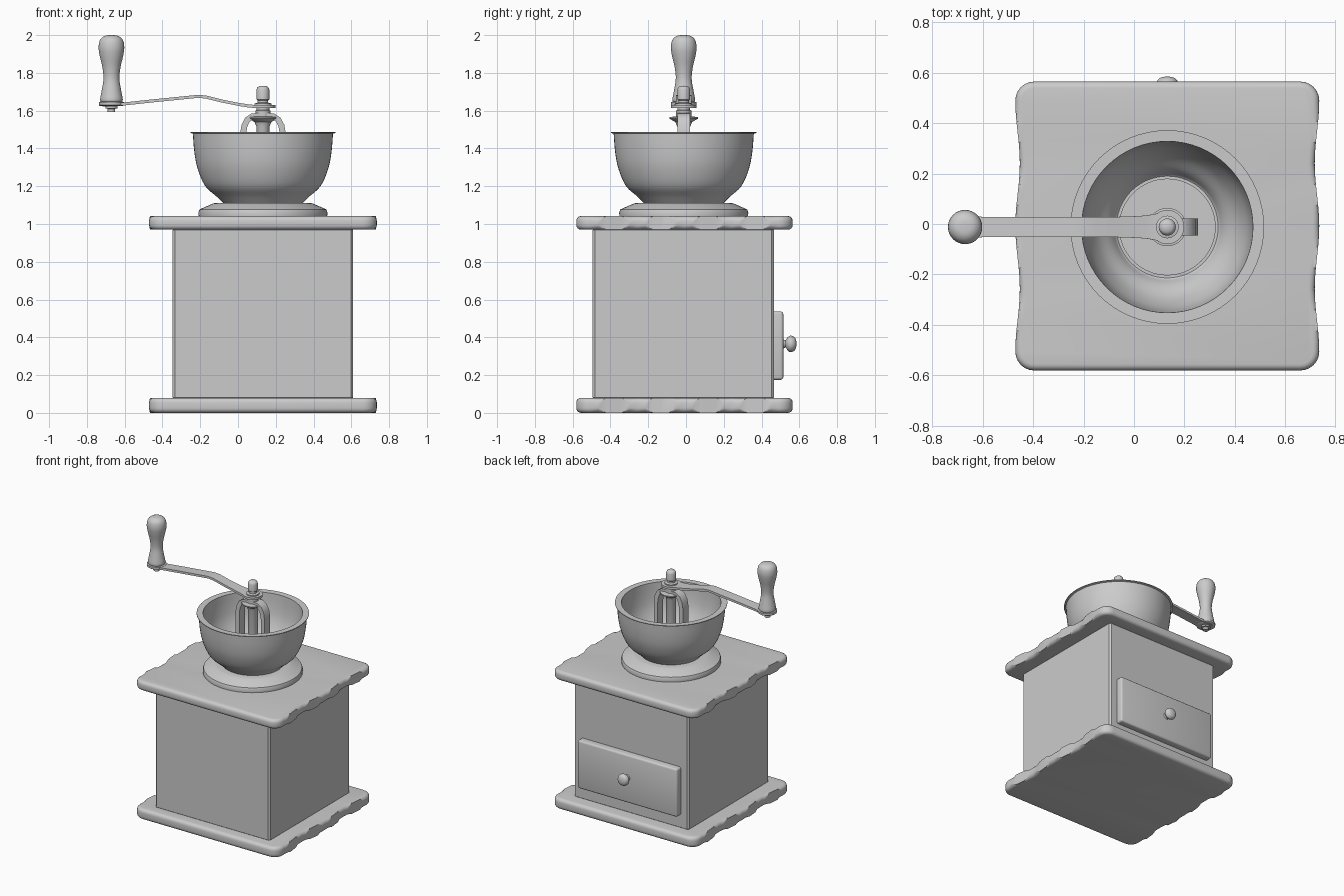
import bpy, bmesh, math
from mathutils import Vector, Matrix

if "Cube" in bpy.data.objects:
    bpy.data.objects.remove(bpy.data.objects["Cube"])

CX, CY = 0.132, -0.012   # vertical axis of the mill
HX = -0.67               # handle axis


def finish(bm, name, bevel=0.0, segs=3, angle=35):
    if bevel:
        edges = [e for e in bm.edges if len(e.link_faces) == 2
                 and e.calc_face_angle(0) > math.radians(40)]
        bmesh.ops.bevel(bm, geom=edges, offset=bevel, segments=segs,
                        profile=0.5, affect='EDGES')
    bmesh.ops.recalc_face_normals(bm, faces=bm.faces[:])
    me = bpy.data.meshes.new(name)
    bm.to_mesh(me)
    bm.free()
    ob = bpy.data.objects.new(name, me)
    bpy.context.collection.objects.link(ob)
    bpy.ops.object.select_all(action='DESELECT')
    ob.select_set(True)
    bpy.context.view_layer.objects.active = ob
    bpy.ops.object.shade_smooth_by_angle(angle=math.radians(angle))
    return ob


def smooth(pts, n=4):
    """Catmull-Rom curve through 2D points."""
    p = [Vector(q) for q in [pts[0]] + list(pts) + [pts[-1]]]
    out = []
    for i in range(1, len(p) - 2):
        a, b, c, d = p[i - 1:i + 3]
        for k in range(n):
            t = k / n
            v = 0.5 * (2 * b + (c - a) * t + (2 * a - 5 * b + 4 * c - d) * t * t
                       + (3 * b - a - 3 * c + d) * t ** 3)
            out.append((max(v.x, 0.0), v.y))
    return out + [tuple(pts[-1])]


def lathe(name, prof, loc, n=48, rot=None):
    """Revolve (radius, height) points; open ends are capped."""
    bm = bmesh.new()
    rings = [[bm.verts.new((r * math.cos(2 * math.pi * k / n),
                            r * math.sin(2 * math.pi * k / n), z)) for k in range(n)]
             for r, z in prof]
    for a, b in zip(rings, rings[1:]):
        for k in range(n):
            j = (k + 1) % n
            bm.faces.new((a[k], a[j], b[j], b[k]))
    bm.faces.new(rings[0])
    bm.faces.new(rings[-1])
    bmesh.ops.remove_doubles(bm, verts=bm.verts[:], dist=1e-5)
    if rot:
        bm.transform(rot)
    bm.transform(Matrix.Translation(loc))
    return finish(bm, name)


def box(name, lo, hi, bevel, segs):
    bm = bmesh.new()
    bmesh.ops.create_cube(bm, size=1)
    for v in bm.verts:
        v.co = [lo[i] + (v.co[i] + 0.5) * (hi[i] - lo[i]) for i in range(3)]
    return finish(bm, name, bevel, segs)


def ribbon(name, path, t, bevel):
    """Flat strap along (x, z, half width) points, thickness t."""
    bm = bmesh.new()
    rings = []
    for i, (x, z, w) in enumerate(path):
        a, b = path[max(i - 1, 0)], path[min(i + 1, len(path) - 1)]
        nrm = Vector((-(b[1] - a[1]), b[0] - a[0])).normalized() * t / 2
        rings.append([bm.verts.new((x + s * nrm.x, CY + y, z + s * nrm.y))
                      for s, y in ((1, -w), (1, w), (-1, w), (-1, -w))])
    for a, b in zip(rings, rings[1:]):
        for k in range(4):
            j = (k + 1) % 4
            bm.faces.new((a[k], a[j], b[j], b[k]))
    bm.faces.new(rings[0])
    bm.faces.new(rings[-1])
    return finish(bm, name, bevel, 2)


def board(name, z0, z1):
    """Slab with rounded corners and gently waved left and right edges."""
    hx, hy, r = 0.603, 0.573, 0.075
    half = []                                    # right side, bottom to top
    for k in range(7):
        a = -math.pi / 2 + k * math.pi / 12
        half.append((hx - r + r * math.cos(a), -hy + r + r * math.sin(a)))
    for k in range(1, 24):
        t = k / 24
        half.append((hx - 0.009 * (1 - math.cos(4 * math.pi * t)),
                     (2 * t - 1) * (hy - r)))
    half += [(x, -y) for x, y in half[6::-1]]
    outline = half + [(-x, -y) for x, y in half]
    bm = bmesh.new()
    f = bm.faces.new([bm.verts.new((CX + x, CY + 0.004 + y, z0)) for x, y in outline])
    top = bmesh.ops.extrude_face_region(bm, geom=[f])
    for v in top['geom']:
        if isinstance(v, bmesh.types.BMVert):
            v.co.z = z1
    return finish(bm, name, 0.025, 4)


# Wooden case
board("base_board", 0.0, 0.08)
board("top_board", 0.97, 1.042)
box("case", (-0.346, -0.495, 0.07), (0.61, 0.465, 0.98), 0.012, 1)

# Drawer and its knob, on the +y side
box("drawer", (CX - 0.415, 0.42, 0.175), (CX + 0.415, 0.515, 0.537), 0.014, 3)
lathe("drawer_knob",
      smooth([(0.026, 0), (0.02, 0.015), (0.035, 0.025), (0.044, 0.042),
              (0.035, 0.062), (0.018, 0.07), (0, 0.072)]),
      (CX, 0.513, 0.365), 24, Matrix.Rotation(-math.pi / 2, 4, 'X'))

# Flange and hopper bowl
lathe("bowl_flange",
      [(0.19, 1.04), (0.34, 1.04), (0.342, 1.06), (0.336, 1.077), (0.30, 1.093),
       (0.265, 1.108), (0.25, 1.112), (0.19, 1.112), (0.19, 1.05), (0, 1.05)],
      (CX, CY, 0), 64)
outer = smooth([(0.20, 1.10), (0.245, 1.145), (0.305, 1.2), (0.345, 1.29),
                (0.363, 1.38), (0.371, 1.478)])
inner = smooth([(0.34, 1.486), (0.334, 1.39), (0.318, 1.30), (0.28, 1.215),
                (0.23, 1.155), (0.207, 1.115)])
lathe("hopper_bowl", outer + [(0.384, 1.482), (0.384, 1.487)] + inner
      + [(0.19, 1.105), (0.19, 1.06), (0, 1.06)], (CX, CY, 0), 64)

# Bridge over the grinding shaft
side = [(-0.106, 1.05), (-0.106, 1.3), (-0.106, 1.47), (-0.098, 1.52),
        (-0.082, 1.552), (-0.055, 1.57), (-0.02, 1.572)]
arch = side + [(-x, z) for x, z in reversed(side)]
ribbon("bridge", [(CX + x, z, 0.033) for x, z in arch], 0.032, 0.006)

# Shaft with flared collar, and the nut on top
lathe("shaft",
      [(0.034, 1.05), (0.034, 1.515), (0.045, 1.54), (0.076, 1.558), (0.076, 1.566),
       (0.04, 1.57), (0.04, 1.6), (0.034, 1.603), (0.034, 1.615)], (CX, CY, 0), 32)
lathe("shaft_nut",
      [(0.045, 1.625), (0.045, 1.638), (0.028, 1.642), (0.028, 1.655), (0.034, 1.66),
       (0.034, 1.71), (0.03, 1.722), (0.02, 1.73), (0, 1.732)], (CX, CY, 0), 24)

# Crank arm: bent strap with round eyes at both ends
R = 0.067
eye = [(CX + R * math.cos(a), 1.622, R * math.sin(a) + 0.001)
       for a in [math.pi * k / 14 for k in range(11)]]
arm = [(0.05, 1.626, 0.046), (0.01, 1.632, 0.043), (-0.08, 1.65, 0.04),
       (-0.17, 1.672, 0.04), (-0.21, 1.676, 0.04), (-0.25, 1.672, 0.04),
       (-0.45, 1.652, 0.04), (-0.6, 1.636, 0.04), (-0.64, 1.632, 0.045),
       (-0.67, 1.63, 0.05), (-0.70, 1.63, 0.04), (-0.718, 1.63, 0.015)]
ribbon("crank_arm", eye + arm, 0.016, 0)

# Turned handle with ferrule and rivet
lathe("handle_ferrule",
      [(0.02, 1.592), (0.02, 1.61), (0.032, 1.612), (0.032, 1.624), (0.062, 1.626),
       (0.067, 1.63), (0.067, 1.645), (0.05, 1.65)], (HX, CY, 0), 32)
lathe("handle",
      smooth([(0.055, 1.645), (0.06, 1.66), (0.051, 1.71), (0.042, 1.77),
              (0.048, 1.83), (0.062, 1.89), (0.068, 1.935), (0.06, 1.975),
              (0.035, 1.996), (0, 2.0)]), (HX, CY, 0), 32)
